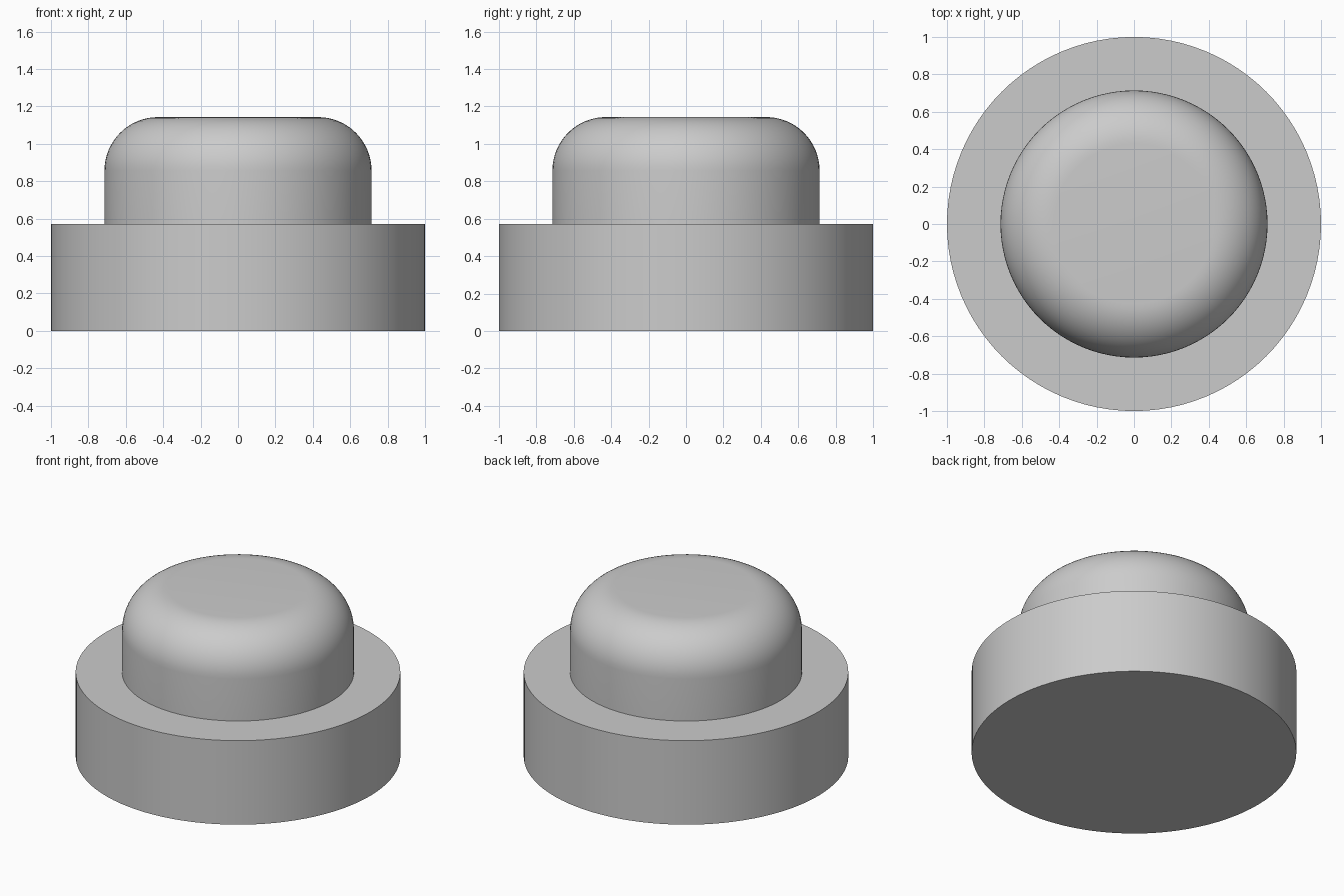
import bpy, bmesh, math

if "Cube" in bpy.data.objects:
    bpy.data.objects.remove(bpy.data.objects["Cube"])

SEGMENTS = 96
R_BASE, H_BASE = 1.0, 0.571
R_CAP, H_CAP, FILLET = 0.714, 1.143, 0.286

grey = bpy.data.materials.new("light grey")
grey.diffuse_color = (0.6, 0.6, 0.6, 1)
grey.use_nodes = True
grey.node_tree.nodes["Principled BSDF"].inputs["Base Color"].default_value = grey.diffuse_color


def lathe(name, profile, material):
    """Turn an (radius, height) profile into a closed solid with flat end caps."""
    bm = bmesh.new()
    rings = []
    for r, z in profile:
        rings.append([bm.verts.new((r * math.cos(a), r * math.sin(a), z))
                      for a in (2 * math.pi * i / SEGMENTS for i in range(SEGMENTS))])
    for low, high in zip(rings, rings[1:]):
        for i in range(SEGMENTS):
            j = (i + 1) % SEGMENTS
            bm.faces.new((low[i], low[j], high[j], high[i]))
    bm.faces.new(rings[0][::-1])
    bm.faces.new(rings[-1])
    mesh = bpy.data.meshes.new(name)
    bm.to_mesh(mesh)
    bm.free()
    mesh.materials.append(material)
    obj = bpy.data.objects.new(name, mesh)
    bpy.context.collection.objects.link(obj)
    bpy.context.view_layer.objects.active = obj
    obj.select_set(True)
    bpy.ops.object.shade_smooth_by_angle(angle=math.radians(30))
    obj.select_set(False)
    return obj


# Wide round base, step, and narrower cap with a rounded top edge, as one solid
profile = [(R_BASE, 0), (R_BASE, H_BASE), (R_CAP, H_BASE)]
STEPS = 16
for k in range(STEPS + 1):
    a = math.pi / 2 * k / STEPS
    profile.append((R_CAP - FILLET + FILLET * math.cos(a),
                    H_CAP - FILLET + FILLET * math.sin(a)))
lathe("stepped_round_knob", profile, grey)
